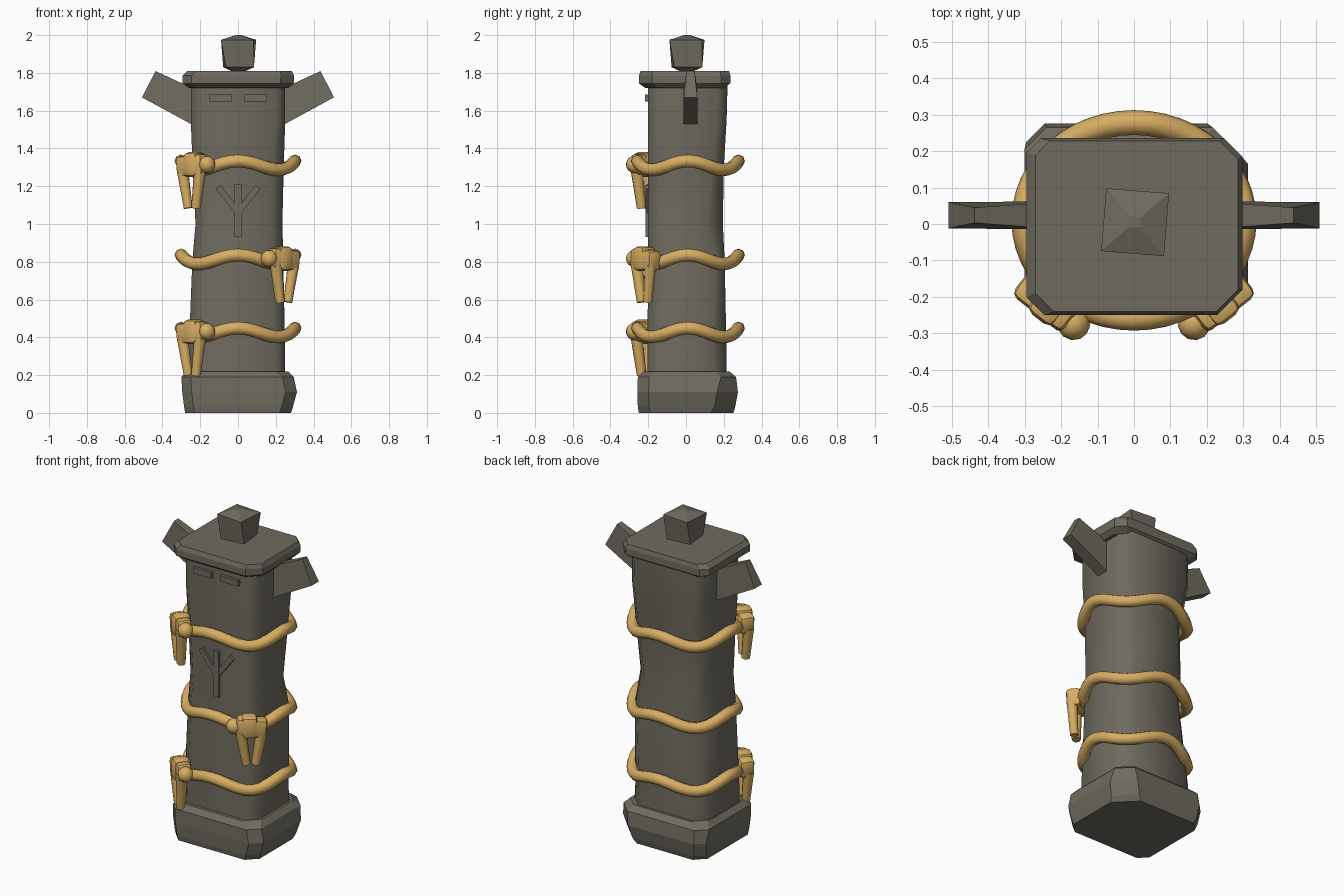
import bpy, bmesh
from math import cos, sin, pi, radians
from mathutils import Vector, Matrix

cube = bpy.data.objects.get("Cube")
if cube:
    bpy.data.objects.remove(cube, do_unlink=True)


def material(name, rgb):
    m = bpy.data.materials.new(name)
    m.use_nodes = True
    m.diffuse_color = (*rgb, 1)
    m.node_tree.nodes["Principled BSDF"].inputs["Base Color"].default_value = (*rgb, 1)
    return m


STONE = material("grey stone", (0.16, 0.147, 0.115))
ROPE = material("golden rope", (0.68, 0.42, 0.125))


def finish(name, bm, mat, smooth=None):
    bmesh.ops.recalc_face_normals(bm, faces=bm.faces[:])
    me = bpy.data.meshes.new(name)
    bm.to_mesh(me)
    bm.free()
    me.materials.append(mat)
    ob = bpy.data.objects.new(name, me)
    bpy.context.collection.objects.link(ob)
    if smooth:
        bpy.ops.object.select_all(action='DESELECT')
        ob.select_set(True)
        bpy.context.view_layer.objects.active = ob
        bpy.ops.object.shade_smooth_by_angle(angle=radians(smooth))
    return ob


def loft(name, rings, smooth=None):
    """Stack rings of points, closing both ends."""
    bm = bmesh.new()
    loops = [[bm.verts.new(p) for p in ring] for ring in rings]
    n = len(loops[0])
    for a, b in zip(loops, loops[1:]):
        for i in range(n):
            j = (i + 1) % n
            bm.faces.new((a[i], a[j], b[j], b[i]))
    bm.faces.new(loops[0][::-1])
    bm.faces.new(loops[-1])
    return finish(name, bm, STONE, smooth)


def cut_rect(z, x0, x1, y0, y1, fr, br, bl, fl):
    """Rectangle with its four corners cut by individual amounts."""
    return [(x1 - fr, y0, z), (x1, y0 + fr, z), (x1, y1 - br, z), (x1 - br, y1, z),
            (x0 + bl, y1, z), (x0, y1 - bl, z), (x0, y0 + fl, z), (x0 + fl, y0, z)]


def box(name, size, matrix, mat, bevel=0, smooth=None):
    bm = bmesh.new()
    bmesh.ops.create_cube(bm, size=1, matrix=matrix @ Matrix.Diagonal((*size, 1)))
    if bevel:
        bmesh.ops.bevel(bm, geom=bm.edges[:], offset=bevel, segments=2,
                        profile=0.5, affect='EDGES')
    return finish(name, bm, mat, smooth)


# Chipped base, worn pillar and overhanging cap
loft("base", [
    cut_rect(0, -.28, .28, -.25, .25, .06, .12, .06, .05),
    cut_rect(.03, -.285, .29, -.255, .26, .06, .11, .05, .05),
    cut_rect(.11, -.295, .312, -.258, .275, .06, .11, .05, .05),
    cut_rect(.19, -.3, .295, -.255, .265, .06, .08, .06, .05),
    cut_rect(.22, -.27, .265, -.225, .23, .07, .07, .06, .05)])

loft("pillar", [
    cut_rect(.18, -.265, .25, -.205, .215, .05, .07, .07, .06),
    cut_rect(.3, -.262, .25, -.205, .215, .05, .08, .06, .06),
    cut_rect(.8, -.242, .24, -.2, .205, .06, .05, .1, .06),
    cut_rect(1.0, -.225, .235, -.2, .195, .06, .09, .06, .06),
    cut_rect(1.3, -.24, .242, -.2, .2, .06, .06, .09, .06),
    cut_rect(1.55, -.25, .25, -.2, .215, .05, .05, .05, .05),
    cut_rect(1.74, -.25, .25, -.2, .22, .05, .05, .05, .05)], smooth=50)

loft("cap", [
    cut_rect(1.72, -.26, .27, -.215, .2, .07, .05, .04, .05),
    cut_rect(1.745, -.295, .295, -.25, .235, .07, .05, .04, .05),
    cut_rect(1.785, -.295, .297, -.25, .235, .07, .05, .04, .05),
    cut_rect(1.81, -.27, .285, -.24, .228, .06, .05, .04, .05)])


# Twisted block on top, with slightly domed ends
def square(z, half, turn):
    return [(half * cos(a) + .003, half * sin(a) + .005, z)
            for a in (turn + pi / 4 + k * pi / 2 for k in range(4))]


loft("top_knob", [square(1.80, .02, .1), square(1.83, .105, .1),
                  square(1.975, .122, -.08), square(2.0, .02, -.08)])

# Raised side arms
for side, s in (("left", 1), ("right", -1)):
    root = [(s * .2, -.015, 1.503), (s * .2, .062, 1.503),
            (s * .2, .062, 1.70), (s * .2, -.015, 1.70)]
    tip = [(s * .508, -.012, 1.67), (s * .508, .06, 1.67),
           (s * .437, .045, 1.81), (s * .437, .003, 1.81)]
    loft(side + "_arm", [root, tip])

    # Eye bars on the front
    box(side + "_eye", (.122, .04, .036), Matrix.Translation((s * .092, -.198, 1.667)), STONE)

    # Slanted strokes of the carved mark
    box(side + "_mark_stroke", (.032, .03, .18),
        Matrix.Translation((s * .05, -.199, 1.125)) @ Matrix.Rotation(s * radians(38), 4, 'Y'),
        STONE)
box("mark_stem", (.038, .03, .28), Matrix.Translation((0, -.2, 1.07)), STONE)


# Wavy rope rings, each tied with a knot at a front corner
def rope_ring(name, z):
    cu = bpy.data.curves.new(name, 'CURVE')
    cu.dimensions = '3D'
    cu.bevel_depth = .034
    cu.bevel_resolution = 2
    sp = cu.splines.new('POLY')
    n = 48
    sp.points.add(n - 1)
    for i, p in enumerate(sp.points):
        a = 2 * pi * i / n
        p.co = (.302 * cos(a), .01 + .268 * sin(a), z + .024 * cos(4 * a), 1)
    sp.use_cyclic_u = True
    cu.materials.append(ROPE)
    bpy.context.collection.objects.link(bpy.data.objects.new(name, cu))


def rope_end(name, a, b, r0, r1):
    a, b = Vector(a), Vector(b)
    turn = (b - a).to_track_quat('Z', 'Y').to_matrix().to_4x4()
    bm = bmesh.new()
    bmesh.ops.create_cone(bm, cap_ends=True, segments=8, radius1=r0, radius2=r1,
                          depth=(b - a).length, matrix=Matrix.Translation((a + b) / 2) @ turn)
    finish(name, bm, ROPE, 50)


def knot(name, s, z):
    # Local x runs along the rope towards the front, local y points inward
    frame = Matrix.Translation((s * .24, -.215, z)) @ Matrix.Rotation(s * radians(38), 4, 'Z')
    lean = Matrix.Rotation(radians(6) * s, 4, 'Y')
    box(name + "_wrap", (.175, .085, .11), frame @ lean, ROPE, .022, 40)
    box(name + "_band", (.09, .1, .13), frame @ Matrix.Translation((-s * .01, 0, .005)),
        ROPE, .025, 40)
    bm = bmesh.new()
    bmesh.ops.create_uvsphere(bm, u_segments=12, v_segments=8, radius=.045,
                              matrix=frame @ Matrix.Translation((-s * .095, 0, .005)))
    finish(name + "_nub", bm, ROPE, 60)
    for label, d in (("inner", -s), ("outer", s)):
        rope_end(name + "_" + label + "_end", frame @ Vector((d * .058, -.012, -.03)),
                 frame @ Vector((d * .026, -.005, -.226)), .032, .025)


for label, z, s in (("lower", .425, -1), ("middle", .812, 1), ("upper", 1.31, -1)):
    rope_ring(label + "_rope", z)
    knot(label + "_knot", s, z)
